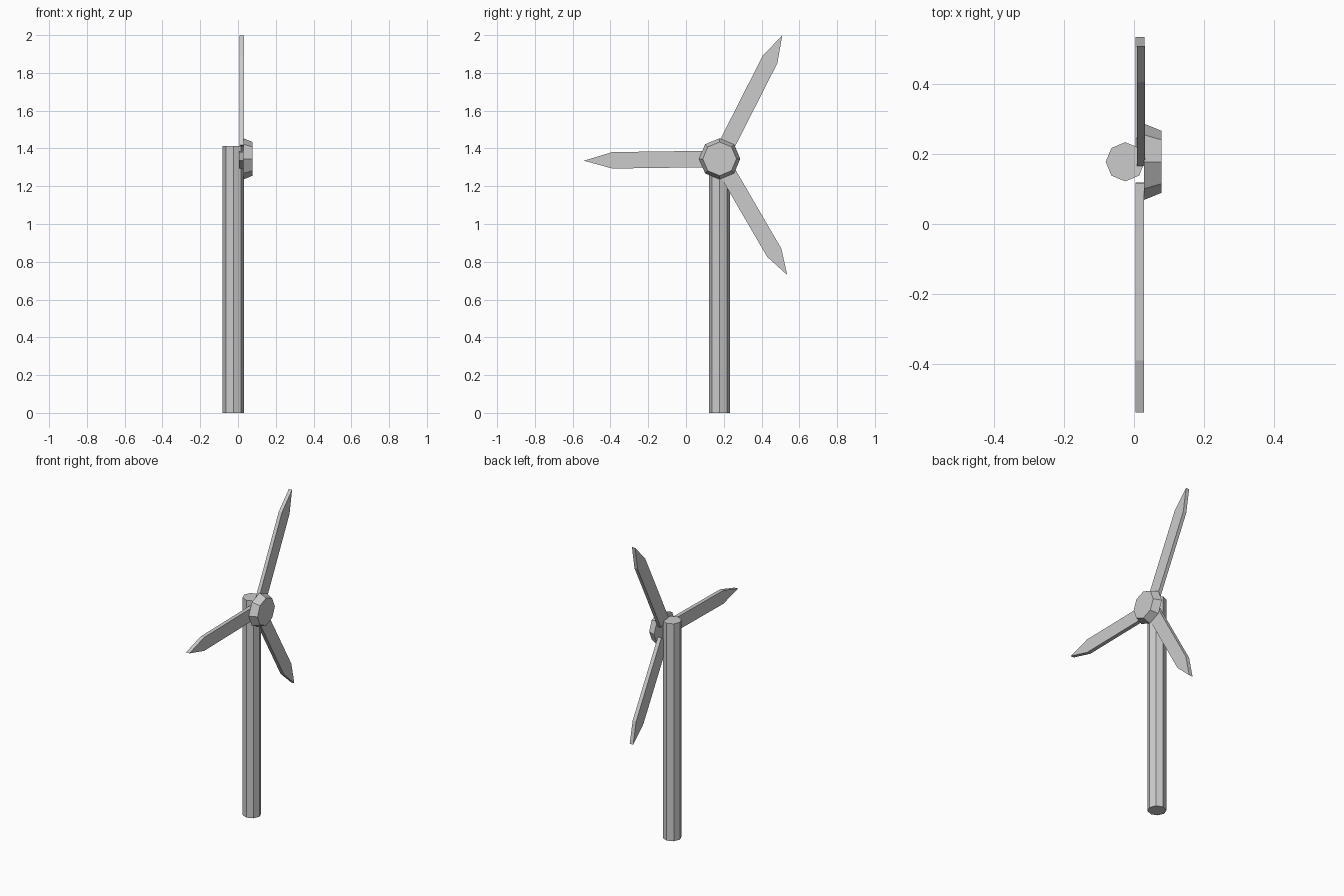
import bpy, bmesh
from math import radians, pi
from mathutils import Matrix, Vector

if "Cube" in bpy.data.objects:
    bpy.data.objects.remove(bpy.data.objects["Cube"])

HUB_Y, HUB_Z = 0.178, 1.345


def add_object(name, bm):
    bmesh.ops.recalc_face_normals(bm, faces=bm.faces)
    mesh = bpy.data.meshes.new(name)
    bm.to_mesh(mesh)
    bm.free()
    obj = bpy.data.objects.new(name, mesh)
    bpy.context.collection.objects.link(obj)
    return obj


def octagon_cone(name, r1, r2, depth, matrix):
    bm = bmesh.new()
    bmesh.ops.create_cone(bm, cap_ends=True, segments=8, radius1=r1,
                          radius2=r2, depth=depth, matrix=matrix)
    return add_object(name, bm)


def blade(name, angle, shoulder, tip, x0, x1, width=0.087, root=0.06):
    # pointed plank lying in the rotor plane, extruded along x
    h = width / 2
    profile = [(root, -h), (shoulder, -h), (tip, 0), (shoulder, h), (root, h)]
    bm = bmesh.new()
    face = bm.faces.new([bm.verts.new((x0, r, s)) for r, s in profile])
    ext = bmesh.ops.extrude_face_region(bm, geom=[face])
    verts = [v for v in ext["geom"] if isinstance(v, bmesh.types.BMVert)]
    bmesh.ops.translate(bm, verts=verts, vec=Vector((x1 - x0, 0, 0)))
    bm.transform(Matrix.Translation((0, HUB_Y, HUB_Z))
                 @ Matrix.Rotation(radians(angle), 4, 'X'))
    return add_object(name, bm)


# Eight-sided tower
octagon_cone("tower", 0.056, 0.056, 1.413,
             Matrix.Translation((-0.025, HUB_Y, 1.413 / 2)))

# Tapered hub facing +x
octagon_cone("hub", 0.109, 0.089, 0.049,
             Matrix.Translation((0.0535, HUB_Y, HUB_Z))
             @ Matrix.Rotation(pi / 2, 4, 'Y'))

# Three rotor blades
blade("blade_upper", 63.1, 0.590, 0.733, 0.009, 0.032)
blade("blade_side", 180.8, 0.568, 0.718, 0.004, 0.029)
blade("blade_lower", -59.8, 0.575, 0.711, 0.005, 0.030)
